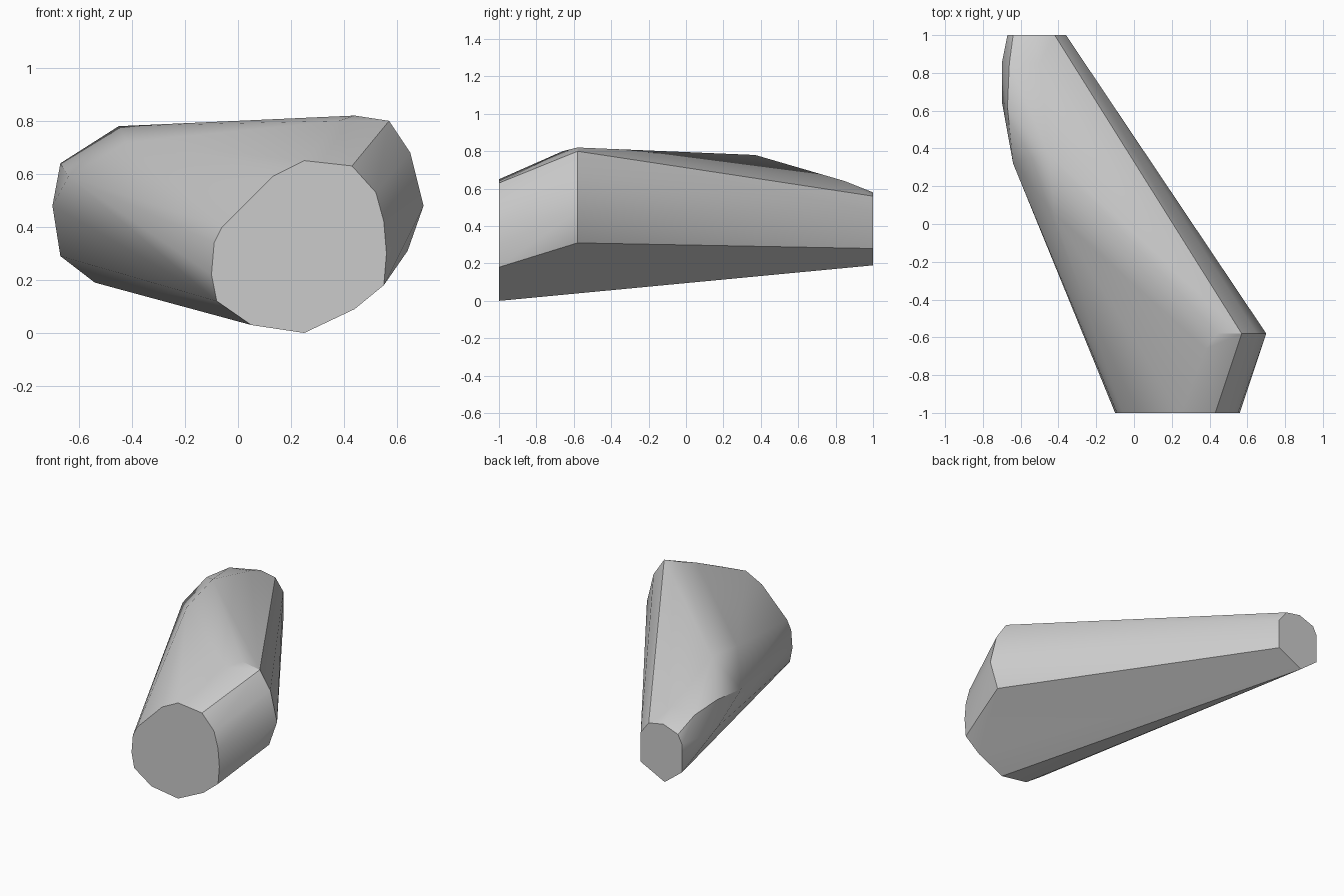
import bpy
import bmesh
import math

default_cube = bpy.data.objects.get("Cube")
if default_cube:
    bpy.data.objects.remove(default_cube, do_unlink=True)


def make_material(name, colour):
    material = bpy.data.materials.new(name)
    material.use_nodes = True
    material.diffuse_color = colour
    shader = material.node_tree.nodes["Principled BSDF"]
    shader.inputs["Base Color"].default_value = colour
    return material


def section(depth, outline):
    """Place an (x, z) outline at the given depth along y."""
    return [(x, depth, z) for x, z in outline]


def make_hull(name, points, material):
    """Wrap the tapered sections in one tight skin with flat caps."""
    mesh = bpy.data.meshes.new(name)
    bm = bmesh.new()
    for point in points:
        bm.verts.new(point)
    bmesh.ops.convex_hull(bm, input=bm.verts[:], use_existing_faces=False)
    loose = [vert for vert in bm.verts if not vert.link_faces]
    bmesh.ops.delete(bm, geom=loose, context="VERTS")
    bmesh.ops.dissolve_limit(bm, angle_limit=math.radians(0.5),
                             verts=bm.verts[:], edges=bm.edges[:])
    bmesh.ops.recalc_face_normals(bm, faces=bm.faces[:])
    bm.to_mesh(mesh)
    bm.free()
    mesh.materials.append(material)
    body = bpy.data.objects.new(name, mesh)
    bpy.context.collection.objects.link(body)
    bpy.ops.object.select_all(action="DESELECT")
    body.select_set(True)
    bpy.context.view_layer.objects.active = body
    bpy.ops.object.shade_smooth_by_angle(angle=math.radians(30))
    return body


# Broad rounded end cap
front_cap = section(-1, [
    (-.08, .12), (.05, .03), (.25, 0), (.44, .09), (.55, .18), (.56, .3),
    (.55, .42), (.52, .53), (.43, .63), (.25, .65), (.13, .59), (-.06, .4),
    (-.09, .34), (-.1, .22)])

# Bulging shoulder behind the broad cap
shoulder = section(-.58, [
    (.64, .31), (.7, .48), (.65, .68), (.57, .8), (.44, .82)])
shoulder += section(-.66, [(.38, .8)])

# Upper ridge and curved flank toward the narrow end
ridge = [(-.42, .05, .72), (-.45, .37, .78), (-.5, .85, .64)]
flank = [(-.64, .32, .59), (-.67, .62, .64), (-.66, .85, .62),
         (-.7, .65, .48), (-.7, .85, .48)]

# Narrow end cap with a pointed underside
back_cap = section(1, [
    (-.36, .28), (-.54, .19), (-.67, .29), (-.67, .48), (-.64, .54),
    (-.53, .58), (-.42, .56), (-.36, .48)])

grey = make_material("plain grey", (.6, .6, .6, 1))
make_hull("tapered_body", front_cap + shoulder + ridge + flank + back_cap, grey)
